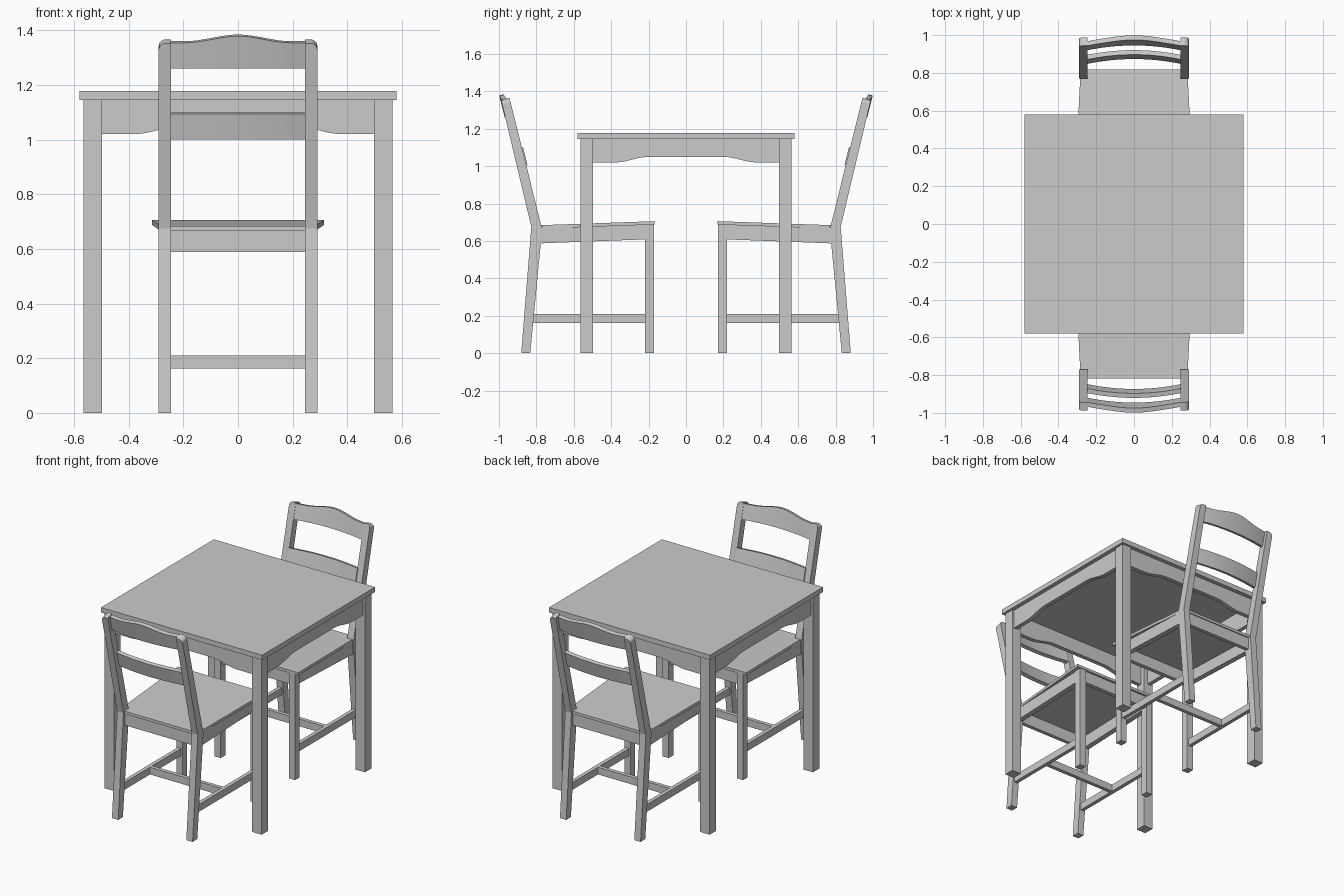
import bpy, bmesh, math

if "Cube" in bpy.data.objects:
    bpy.data.objects.remove(bpy.data.objects["Cube"])

mat = bpy.data.materials.new("light_grey")
mat.diffuse_color = (0.6, 0.6, 0.6, 1)
mat.use_nodes = True
mat.node_tree.nodes["Principled BSDF"].inputs["Base Color"].default_value = mat.diffuse_color


def make(name, bm):
    bmesh.ops.recalc_face_normals(bm, faces=bm.faces[:])
    me = bpy.data.meshes.new(name)
    bm.to_mesh(me)
    bm.free()
    me.materials.append(mat)
    ob = bpy.data.objects.new(name, me)
    bpy.context.collection.objects.link(ob)
    return ob


def prism_bm(pts, axis, a, b):
    """Extrude a 2D outline along an axis from a to b."""
    place = {"x": lambda p, t: (t, p[0], p[1]),
             "y": lambda p, t: (p[0], t, p[1]),
             "z": lambda p, t: (p[0], p[1], t)}[axis]
    bm = bmesh.new()
    lo = [bm.verts.new(place(p, a)) for p in pts]
    hi = [bm.verts.new(place(p, b)) for p in pts]
    bm.faces.new(lo)
    bm.faces.new(hi)
    n = len(pts)
    for i in range(n):
        j = (i + 1) % n
        bm.faces.new((lo[i], lo[j], hi[j], hi[i]))
    return bm


def prism(name, pts, axis, a, b):
    return make(name, prism_bm(pts, axis, a, b))


def box(name, x0, x1, y0, y1, z0, z1):
    return prism(name, [(x0, y0), (x1, y0), (x1, y1), (x0, y1)], "z", z0, z1)


def ease(t):
    t = min(max(t, 0), 1)
    return t * t * (3 - 2 * t)


def smooth(ob):
    bpy.ops.object.select_all(action="DESELECT")
    ob.select_set(True)
    bpy.context.view_layer.objects.active = ob
    bpy.ops.object.shade_smooth_by_angle(angle=math.radians(30))


# ---- Table ----
box("table_top", -0.58, 0.58, -0.58, 0.58, 1.145, 1.177)
for sx in (-1, 1):
    for sy in (-1, 1):
        xs = sorted((sx * 0.497, sx * 0.565))
        ys = sorted((sy * 0.497, sy * 0.565))
        box("table_leg", *xs, *ys, 0, 1.145)

# aprons with a raised middle
steps = [-0.38 + 0.18 * i / 8 for i in range(9)]
low = [-0.497] + steps + [-s for s in reversed(steps)] + [0.497]
apron = [(u, 1.02 + 0.03 * ease((0.38 - abs(u)) / 0.18)) for u in low]
apron += [(0.497, 1.145), (-0.497, 1.145)]
for s in (-1, 1):
    a, b = sorted((s * 0.525, s * 0.553))
    prism("table_apron_side", apron, "x", a, b)
    prism("table_apron_end", apron, "y", a, b)

# ---- Chair, with its back towards -y ----
parts = []
XI, XO = 0.245, 0.29
rear_profile = [(-0.881, 0), (-0.833, 0), (-0.769, 0.664), (-0.944, 1.366),
                (-0.988, 1.352), (-0.827, 0.675)]
side_rail = [(-0.79, 0.587), (-0.215, 0.609), (-0.215, 0.688), (-0.79, 0.668)]

for s in (-1, 1):
    a, b = sorted((s * XI, s * XO))
    # rear leg and back post with a rounded outer top corner
    bm = prism_bm(rear_profile, "x", a, b)
    top = [e for e in bm.edges
           if all(v.co.z > 1.3 and abs(v.co.x) > 0.28 for v in e.verts)]
    bmesh.ops.bevel(bm, geom=top, offset=0.024, segments=5, profile=0.5,
                    affect="EDGES")
    parts.append(make("rear_leg", bm))
    parts.append(box("front_leg", a, b, -0.22, -0.172, 0, 0.688))
    c, d = sorted((s * 0.25, s * 0.285))
    parts.append(prism("seat_side_rail", side_rail, "x", c, d))
    c, d = sorted((s * 0.255, s * 0.28))
    parts.append(box("side_stretcher", c, d, -0.84, -0.21, 0.163, 0.21))

parts.append(box("cross_stretcher", -0.26, 0.26, -0.54, -0.515, 0.163, 0.21))
parts.append(box("seat_rear_rail", -XI, XI, -0.81, -0.785, 0.588, 0.667))
parts.append(box("seat_front_rail", -XI, XI, -0.21, -0.182, 0.61, 0.688))

# seat board, notched around the back posts and sloping to the rear
seat = [(-0.315, -0.168), (-0.285, -0.769), (-XI, -0.769), (-XI, -0.817),
        (XI, -0.817), (XI, -0.769), (0.285, -0.769), (0.315, -0.168)]
bm = prism_bm(seat, "z", 0.688, 0.706)
for v in bm.verts:
    v.co.z += 0.035 * (v.co.y + 0.168)
parts.append(make("seat", bm))


# curved, leaning back rails
def back_rail(name, z0, z1, crest, shift):
    bm = bmesh.new()
    n, rings = 24, []
    for i in range(n + 1):
        x = -0.25 + 0.5 * i / n
        bow = 0.026 * (x / 0.25) ** 2 + shift
        zt = z1 + crest * ease(1 - abs(x) / 0.19)
        ring = []
        for z, t in ((z0, -0.012), (z0, 0.012), (zt, 0.012), (zt, -0.012)):
            y = -0.798 - 0.25 * (z - 0.67) + bow + t
            ring.append(bm.verts.new((x, y, z + t * 0.25)))
        rings.append(ring)
    bm.faces.new(rings[0])
    bm.faces.new(rings[-1])
    for p, q in zip(rings, rings[1:]):
        for k in range(4):
            m = (k + 1) % 4
            bm.faces.new((p[k], p[m], q[m], q[k]))
    ob = make(name, bm)
    smooth(ob)
    parts.append(ob)


back_rail("top_back_rail", 1.263, 1.357, 0.024, -0.011)
back_rail("middle_back_rail", 1.003, 1.096, 0.0, -0.004)

# ---- Second chair facing the first ----
for ob in parts:
    twin = ob.copy()
    twin.rotation_euler.z = math.pi
    bpy.context.collection.objects.link(twin)
